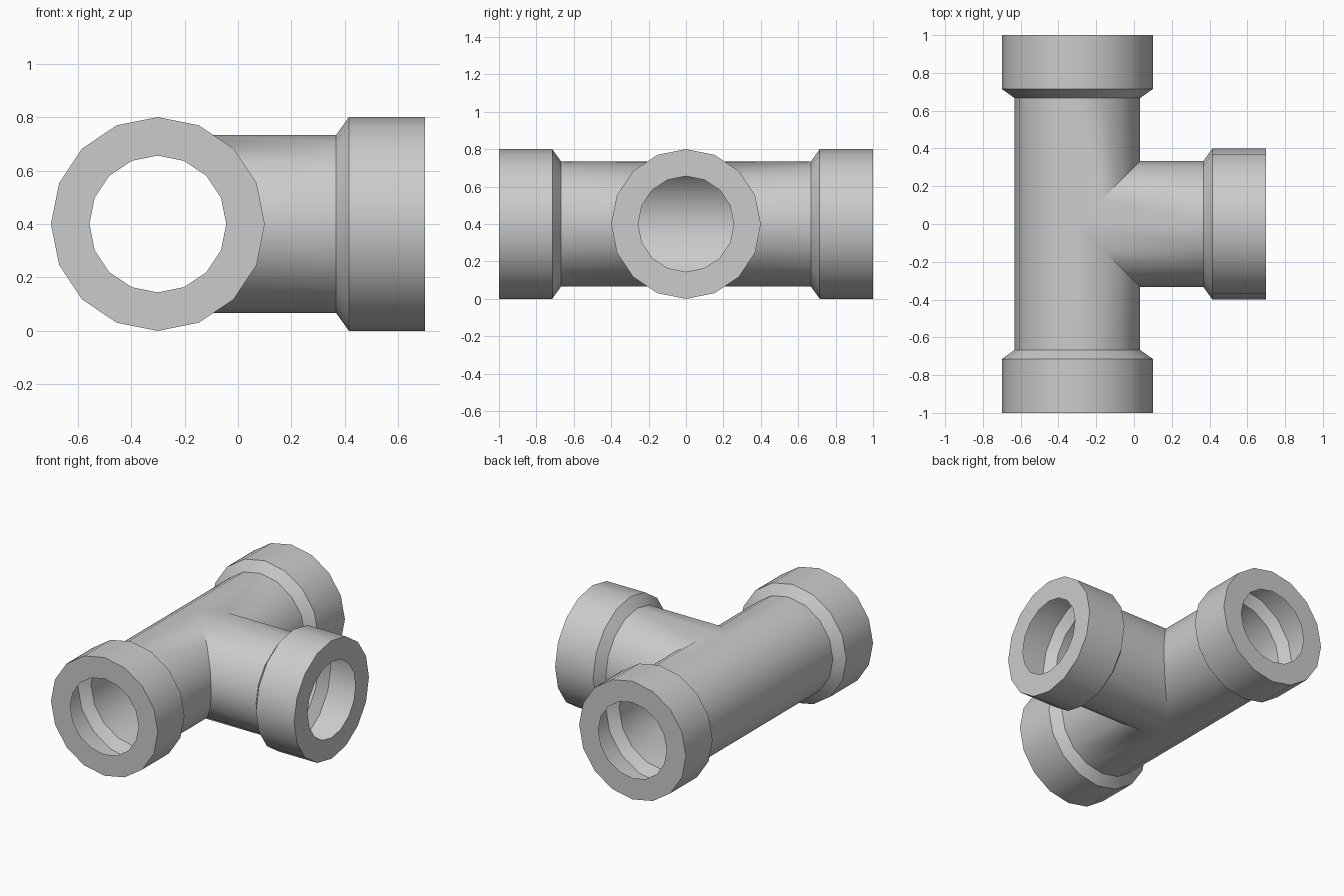
import bpy, bmesh
from math import sin, cos, pi, radians

if "Cube" in bpy.data.objects:
    bpy.data.objects.remove(bpy.data.objects["Cube"])

SIDES = 16
CENTRE_X, CENTRE_Z = -0.3, 0.4
BODY_R = 0.333
# (radius, distance along the arm): body end, collar shoulder, rim, mouth
PROFILE = [(BODY_R, 0.667), (0.4, 0.715), (0.4, 1.0), (0.256, 1.0)]

bm = bmesh.new()


def arm(place, start):
    """Open pipe arm; place maps (along, across, up), start gives the mitre."""
    rings = []
    angles = [2 * pi * i / SIDES for i in range(SIDES)]
    rings.append([bm.verts.new(place(start(BODY_R * cos(a)), BODY_R * cos(a), BODY_R * sin(a)))
                  for a in angles])
    for r, d in PROFILE:
        rings.append([bm.verts.new(place(d, r * cos(a), r * sin(a))) for a in angles])
    for a, b in zip(rings, rings[1:]):
        for i in range(SIDES):
            j = (i + 1) % SIDES
            bm.faces.new((a[i], a[j], b[j], b[i]))


# two ends of the straight run, mitred on the branch side
for s in (-1, 1):
    arm(lambda d, c, u, s=s: (CENTRE_X + c, s * d, CENTRE_Z + u), lambda c: max(c, 0))
# side branch
arm(lambda d, c, u: (CENTRE_X + d, c, CENTRE_Z + u), abs)

# weld the mitre seams into one shell
bmesh.ops.remove_doubles(bm, verts=bm.verts[:], dist=1e-4)
bmesh.ops.recalc_face_normals(bm, faces=bm.faces[:])
mesh = bpy.data.meshes.new("pipe_tee")
bm.to_mesh(mesh)
bm.free()
tee = bpy.data.objects.new("pipe_tee", mesh)
bpy.context.collection.objects.link(tee)
bpy.context.view_layer.objects.active = tee
tee.select_set(True)
bpy.ops.object.shade_smooth_by_angle(angle=radians(30))
